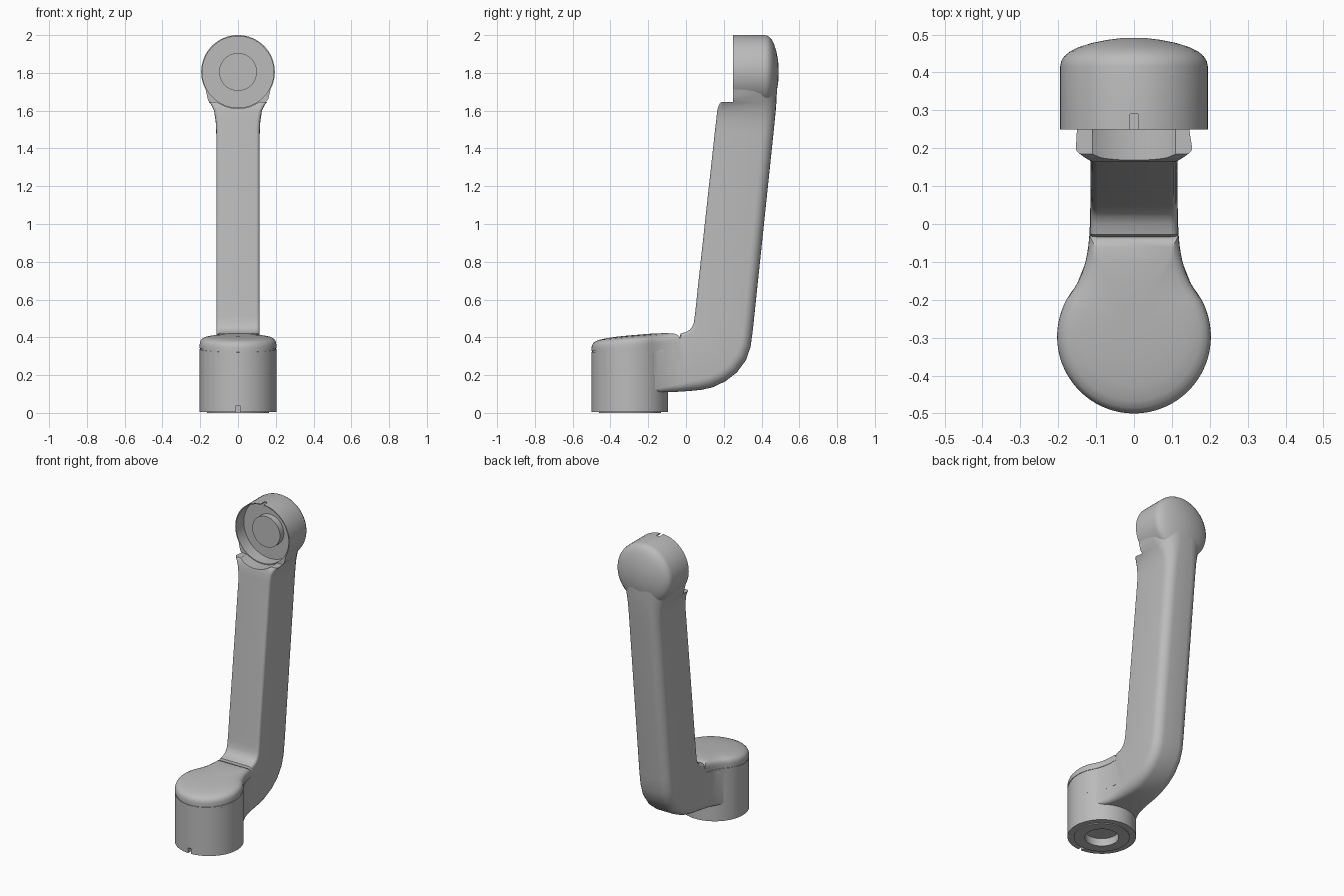
import bpy, bmesh, math
from mathutils import Vector

if "Cube" in bpy.data.objects:
    bpy.data.objects.remove(bpy.data.objects["Cube"], do_unlink=True)

grey = bpy.data.materials.new("plain_grey")
grey.use_nodes = True
grey.diffuse_color = (0.5, 0.5, 0.5, 1)
grey.node_tree.nodes["Principled BSDF"].inputs["Base Color"].default_value = (0.5, 0.5, 0.5, 1)

BASE_Y, BASE_R = -0.297, 0.203
HEAD_Z, HEAD_R = 1.805, 0.195
FLOOR_Y = 0.33


def skin(name, rings):
    """Bridge equal-sized rings of points and cap both ends."""
    bm = bmesh.new()
    loops = [[bm.verts.new(p) for p in ring] for ring in rings]
    n = len(loops[0])
    for a, b in zip(loops, loops[1:]):
        for i in range(n):
            j = (i + 1) % n
            bm.faces.new((a[i], a[j], b[j], b[i]))
    bm.faces.new(loops[0])
    bm.faces.new(loops[-1])
    bmesh.ops.recalc_face_normals(bm, faces=bm.faces)
    mesh = bpy.data.meshes.new(name)
    bm.to_mesh(mesh)
    bm.free()
    mesh.materials.append(grey)
    ob = bpy.data.objects.new(name, mesh)
    bpy.context.collection.objects.link(ob)
    return ob


def lathe(name, profile, place, n=64):
    """Turn (radius, height) pairs; place maps (a, b, height) to a point."""
    angles = [math.tau * i / n for i in range(n)]
    return skin(name, [[place(r * math.cos(t), r * math.sin(t), h) for t in angles]
                       for r, h in profile])


def upright(a, b, h):
    return (a, BASE_Y + b, h)


def facing(a, b, h):
    return (a, h, HEAD_Z + b)


def box(name, x, y0, y1, z0, z1):
    return skin(name, [[(-x, y0, z), (x, y0, z), (x, y1, z), (-x, y1, z)] for z in (z0, z1)])


def activate(ob):
    bpy.ops.object.select_all(action='DESELECT')
    ob.select_set(True)
    bpy.context.view_layer.objects.active = ob


def cut(ob, cutter):
    cutter.hide_render = True
    mod = ob.modifiers.new("cut", 'BOOLEAN')
    mod.operation, mod.solver, mod.object = 'DIFFERENCE', 'EXACT', cutter
    activate(ob)
    bpy.ops.object.modifier_apply(modifier=mod.name)
    bpy.data.objects.remove(cutter, do_unlink=True)


def section(front, back, w, rf, rb, steps=6):
    """Rounded rectangle spanning the front and back points, half-width w."""
    f, b = Vector((0, *front)), Vector((0, *back))
    length, u = (b - f).length, (b - f).normalized()
    pts = []
    for sx, end, r, start in ((1, 0, rf, -90), (1, 1, rb, 0), (-1, 1, rb, 90), (-1, 0, rf, 180)):
        cx, cs = sx * (w - r), (length - r if end else r)
        for k in range(steps + 1):
            t = math.radians(start + 90 * k / steps)
            pts.append(Vector((cx + r * math.cos(t), 0, 0)) + f + u * (cs + r * math.sin(t)))
    return pts


# Arm: neck, elbow and upright in one loft
stations = [
    ((-.20, .34), (-.20, .11), .170, .02, .02),
    ((-.15, .345), (-.15, .11), .147, .02, .02),
    ((-.10, .35), (-.10, .11), .127, .02, .03),
    ((-.045, .36), (-.04, .112), .118, .02, .04),
    ((-.028, .42), (.02, .116), .116, .02, .05),
    ((.0, .428), (.08, .122), .115, .02, .055),
    ((.02, .44), (.14, .135), .115, .02, .06),
    ((.032, .455), (.21, .168), .115, .02, .06),
    ((.041, .475), (.27, .215), .115, .02, .06),
    ((.046, .51), (.318, .28), .115, .02, .06),
    ((.052, .56), (.342, .35), .115, .02, .06),
    ((.06, .64), (.354, .44), .115, .02, .06),
    ((.154, 1.5), (.462, 1.47), .115, .02, .06),
    ((.16, 1.55), (.469, 1.54), .118, .02, .065),
    ((.165, 1.6), (.475, 1.6), .127, .02, .08),
    ((.174, 1.63), (.479, 1.65), .142, .02, .1),
    ((.188, 1.65), (.481, 1.7), .160, .02, .12),
    ((.2, 1.72), (.482, 1.75), .175, .02, .13),
    ((.2, 1.8), (.482, 1.8), .180, .02, .14),
]
arm = skin("arm", [section(*s) for s in stations])
cut(arm, lathe("joint_cutter", [(HEAD_R - .001, 0), (HEAD_R - .001, FLOOR_Y)], facing))
cut(arm, box("step_cutter", .3, 0, .25, 1.645, 2.1))

# Upper joint: domed back, recessed front with a central boss
head = lathe("upper_joint", [
    (.1, .29), (.1, FLOOR_Y), (.189, FLOOR_Y), (.189, .25), (HEAD_R, .25), (HEAD_R, .415),
    (.192, .43), (.184, .443), (.168, .456), (.145, .467), (.11, .478), (.07, .486), (.03, .491)],
    facing)
cut(head, box("slot_cutter", .011, .2, .29, 1.97, 2.1))

# Lower joint: upright cylinder with a shallow bore underneath
base = lathe("lower_joint", [
    (.1, .05), (.1, 0), (.165, 0), (.165, .006), (BASE_R, .006), (BASE_R, .315)], upright)
cut(base, box("notch_cutter", .011, -.6, -.46, -.1, .04))

# Teardrop outline shared by the lower housing and its cover
neck = [(.118, -.03), (.121, -.065), (.128, -.1), (.137, -.128), (.149, -.155), (.163, -.178)]
outline = list(neck)
for i in range(49):
    t = math.radians(61 + (299 - 61) * i / 48)
    outline.append((BASE_R * math.sin(t), BASE_Y + BASE_R * math.cos(t)))
outline += [(-x, y) for x, y in reversed(neck)]


def seam(y):
    return .325 + .085 * (y + .5)


def ring(scale, lift):
    mid = -.26
    pts = [(x * scale, mid + (y - mid) * scale) for x, y in outline]
    return [(x, y, seam(y) + lift) for x, y in pts]


housing = skin("lower_housing", [[(x, y, .2) for x, y in outline], ring(1, -.004)])
cover = skin("cover", [ring(s, h) for s, h in (
    (.985, -.01), (.985, .003), (1, .003), (1, .02), (.992, .031), (.975, .04),
    (.94, .049), (.86, .057), (.7, .063), (.45, .067), (.2, .068))])

# Small hexagonal screw on the cover
screw = lathe("cover_screw", [(.016, .34), (.016, .374), (.009, .374), (.009, .368)],
              lambda a, b, h: (a, -.468 + b, h), 6)

for ob in (arm, head, base, housing, cover):
    activate(ob)
    bpy.ops.object.shade_smooth_by_angle(angle=math.radians(35))
